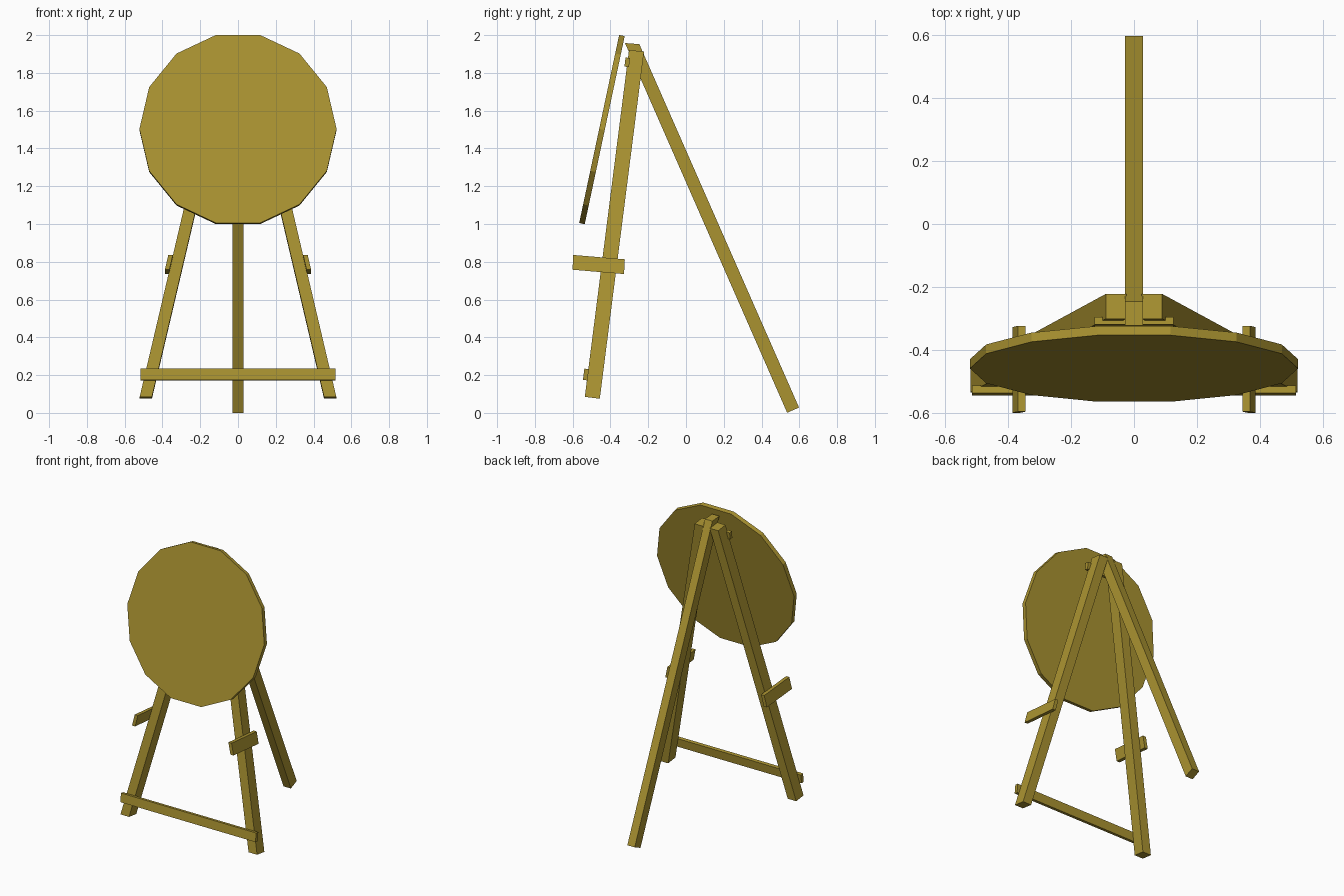
import bpy, bmesh, math
from mathutils import Vector

if "Cube" in bpy.data.objects:
    bpy.data.objects.remove(bpy.data.objects["Cube"])

wood = bpy.data.materials.new("wood")
wood.diffuse_color = (0.40, 0.29, 0.03, 1)
wood.use_nodes = True
wood.node_tree.nodes["Principled BSDF"].inputs["Base Color"].default_value = wood.diffuse_color


def finish(name, bm):
    bmesh.ops.recalc_face_normals(bm, faces=bm.faces)
    mesh = bpy.data.meshes.new(name)
    bm.to_mesh(mesh)
    bm.free()
    mesh.materials.append(wood)
    obj = bpy.data.objects.new(name, mesh)
    bpy.context.collection.objects.link(obj)
    return obj


def bar(name, p0, p1, u, v, v_end=None):
    """Four-sided bar from p0 to p1; u and v are the half-widths of its section."""
    bm = bmesh.new()
    u = Vector(u)
    rings = []
    for p, w in ((p0, v), (p1, v_end or v)):
        p, w = Vector(p), Vector(w)
        rings.append([bm.verts.new(p + a * u + b * w)
                      for a, b in ((-1, -1), (1, -1), (1, 1), (-1, 1))])
    for ring in rings:
        bm.faces.new(ring)
    for i in range(4):
        j = (i + 1) % 4
        bm.faces.new((rings[0][i], rings[0][j], rings[1][j], rings[1][i]))
    return finish(name, bm)


LEAN = math.atan(0.128)          # backward lean of the front frame
cl, sl = math.cos(LEAN), math.sin(LEAN)

for s, side in ((-1, "left"), (1, "right")):
    # splayed front leg
    bar("front_leg_" + side, (s * 0.488, -0.496, 0.08), (s * 0.057, -0.262, 1.917),
        (0.0325, 0, 0), (0, 0.04 * cl, -0.04 * sl))
    # support peg on the outer face of the leg
    bar("support_peg_" + side, (s * 0.366, -0.599, 0.797), (s * 0.366, -0.326, 0.774),
        (0.012, 0, 0), (-s * 0.009, 0.002, 0.039))

# rear leg, square cut at the foot and level cut at the top
bar("rear_leg", (0, 0.567, 0.0145), (0, -0.285, 1.955),
    (0.028, 0, 0), (0, 0.0315, 0.0138), (0, 0.038, -0.003))

# rails across the front of the legs
for name, half, y, z, h in (("lower_rail", 0.515, -0.530, 0.203, 0.030),
                            ("upper_rail", 0.125, -0.311, 1.856, 0.024)):
    bar(name, (-half, y, z), (half, y, z),
        (0, 0.012 * cl, -0.012 * sl), (0, h * sl, h * cl))

# fourteen-sided round board, leaning back
bm = bmesh.new()
bmesh.ops.create_cone(bm, cap_ends=True, segments=14, radius1=0.522, radius2=0.522, depth=0.03)
board = finish("round_board", bm)
for vert in board.data.vertices:     # put a corner on the x axis
    x, y, z = vert.co
    r, a = math.hypot(x, y), math.atan2(y, x)
    step = math.tau / 14
    vert.co = (r * math.cos(math.floor(a / step + 0.25) * step),
               r * math.sin(math.floor(a / step + 0.25) * step), z)
board.location = (0, -0.445, 1.5)
board.rotation_euler = (math.radians(90 - 12), 0, 0)
